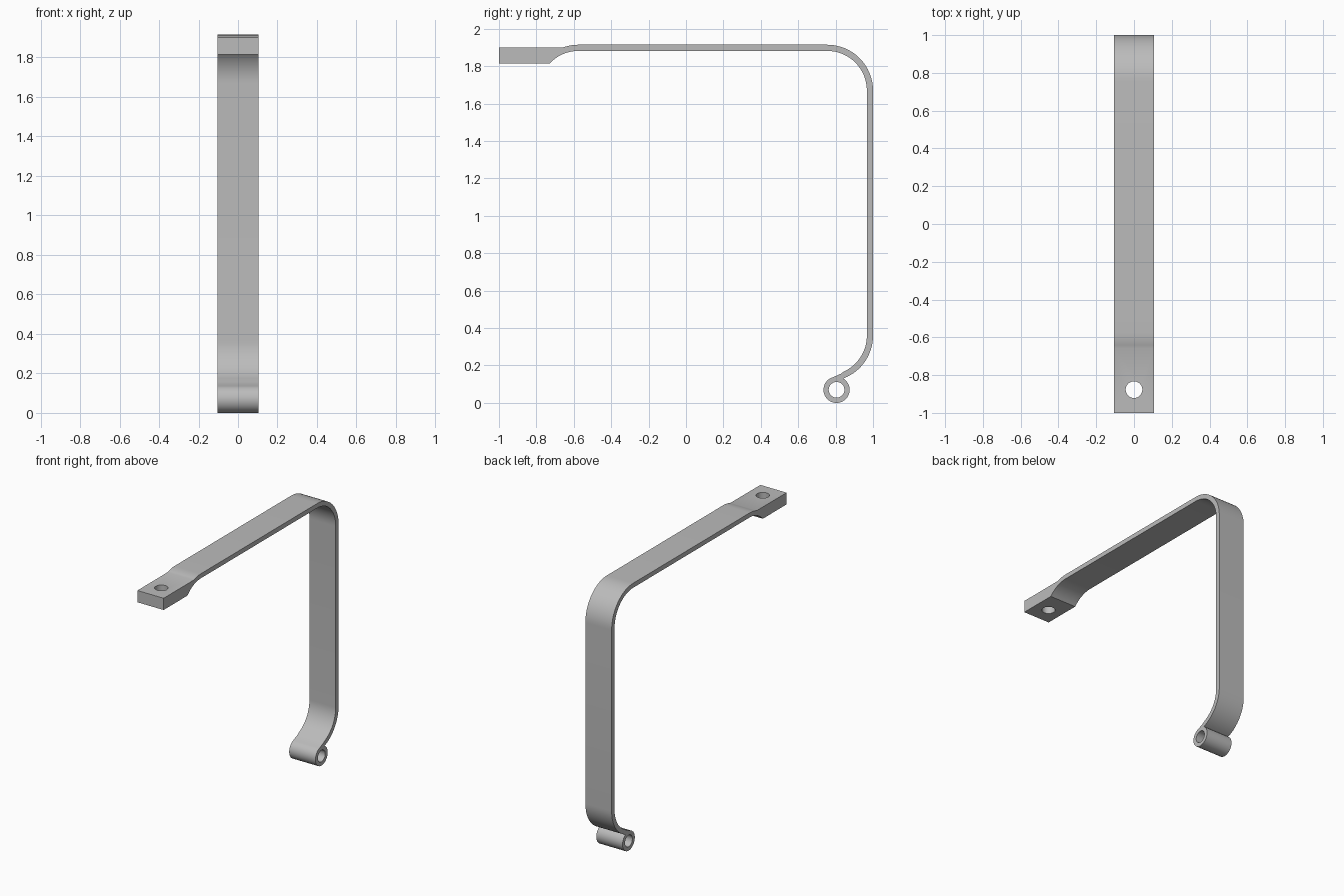
import bpy
import bmesh
from math import cos, sin, radians, pi

cube = bpy.data.objects.get("Cube")
if cube:
    bpy.data.objects.remove(cube, do_unlink=True)

HALF_WIDTH = 0.105
R_OUT, R_IN = 0.245, 0.212      # bend radii of the strap
EYE = (0.805, 0.07)             # centre of the rolled eye (y, z)

grey = bpy.data.materials.new("plain grey")
grey.use_nodes = True
grey.diffuse_color = (0.5, 0.5, 0.5, 1)
grey.node_tree.nodes["Principled BSDF"].inputs["Base Color"].default_value = (0.5, 0.5, 0.5, 1)


def arc(cy, cz, r, start, end, steps=16):
    """Points of an arc in the side plane, angles in degrees."""
    angles = [radians(start + (end - start) * i / steps) for i in range(steps + 1)]
    return [(cy + r * cos(a), cz + r * sin(a)) for a in angles]


def prism(name, outline, half):
    """Extrude a side outline across the width."""
    bm = bmesh.new()
    face = bm.faces.new([bm.verts.new((-half, y, z)) for y, z in outline])
    ext = bmesh.ops.extrude_face_region(bm, geom=[face])
    moved = [v for v in ext["geom"] if isinstance(v, bmesh.types.BMVert)]
    bmesh.ops.translate(bm, verts=moved, vec=(2 * half, 0, 0))
    bmesh.ops.recalc_face_normals(bm, faces=bm.faces)
    mesh = bpy.data.meshes.new(name)
    bm.to_mesh(mesh)
    bm.free()
    mesh.materials.append(grey)
    obj = bpy.data.objects.new(name, mesh)
    bpy.context.collection.objects.link(obj)
    return obj


def combine(target, tool, operation):
    """Apply a boolean and discard the tool."""
    tool.hide_render = True
    mod = target.modifiers.new(operation, "BOOLEAN")
    mod.operation, mod.object, mod.solver = operation, tool, "EXACT"
    bpy.ops.object.select_all(action="DESELECT")
    bpy.context.view_layer.objects.active = target
    target.select_set(True)
    bpy.ops.object.modifier_apply(modifier=mod.name)
    bpy.data.objects.remove(tool, do_unlink=True)


# Strap: thick mounting end, long top run, rear bend, upright and lower curl
outline = [(-1, 1.815), (-1, 1.9)]
outline += arc(-0.575, 1.672, 0.243, 110, 90, 5)
outline += arc(0.755, 1.67, R_OUT, 90, 0)
outline += arc(0.755, 0.36, R_OUT, 0, -69)
outline += [(0.82, 0.122), (0.795, 0.122), (0.78, 0.135), (0.803, 0.145), (0.828, 0.156)]
outline += arc(0.755, 0.36, R_IN, -65, 0)
outline += arc(0.755, 1.67, R_IN, 0, 90)
outline += arc(-0.575, 1.672, 0.21, 90, 137, 10)
bracket = prism("strap_bracket", outline, HALF_WIDTH)

# Rolled eye at the lower end
combine(bracket, prism("rolled_eye", arc(*EYE, 0.07, 0, 352.5, 47), HALF_WIDTH), "UNION")
combine(bracket, prism("eye_bore", arc(*EYE, 0.042, 0, 352.5, 47), 0.3), "DIFFERENCE")

# Vertical bolt hole in the mounting end
bore = prism("bolt_bore", arc(0, 0, 0.044, 0, 352.5, 47), 0.3)
bore.rotation_euler = (0, pi / 2, 0)
bore.location = (0, -0.877, 1.86)
bpy.context.view_layer.update()
combine(bracket, bore, "DIFFERENCE")

bpy.ops.object.shade_smooth_by_angle(angle=radians(22))
